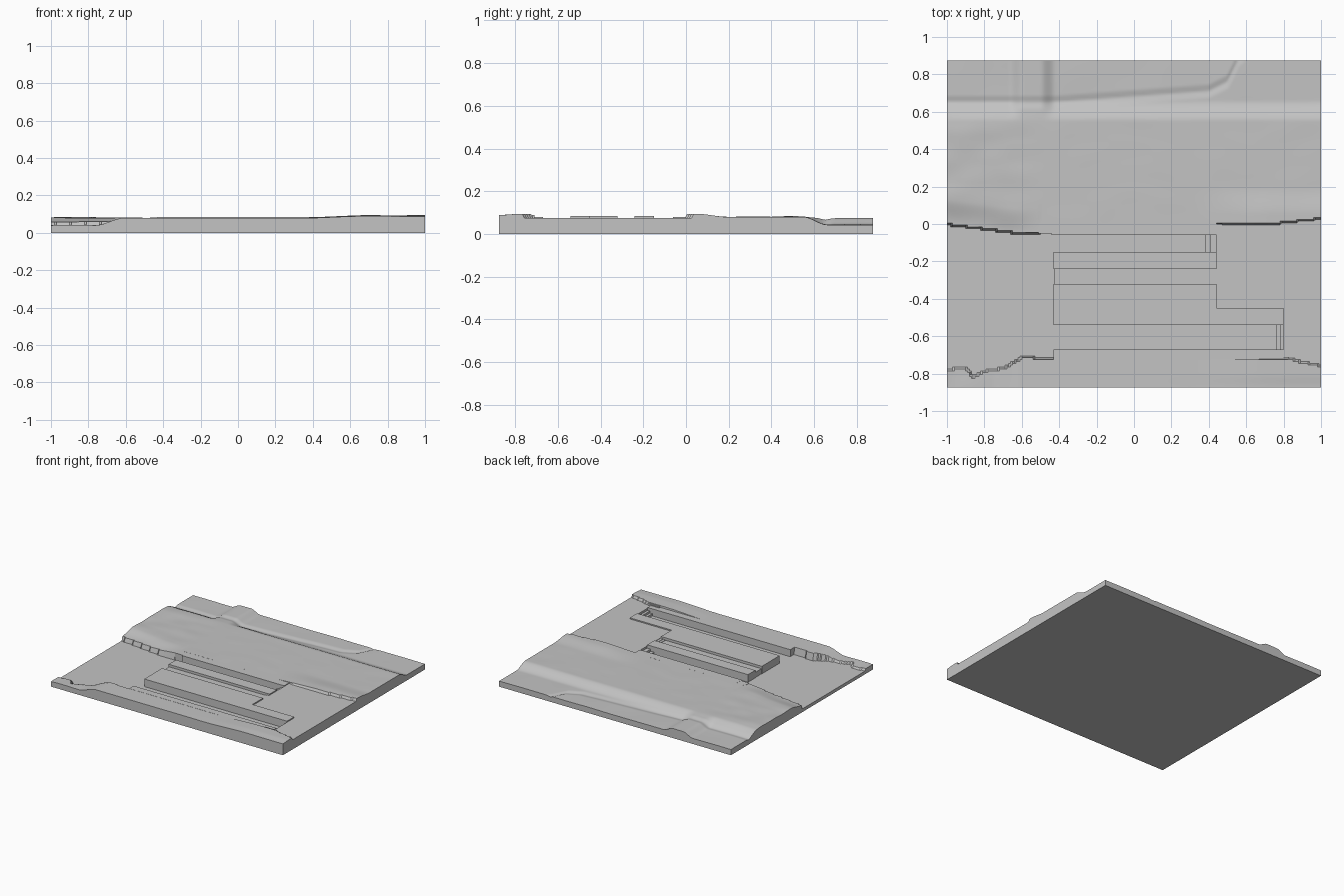
import bpy
import bmesh
from mathutils import Vector, noise

cube = bpy.data.objects.get("Cube")
if cube:
    bpy.data.objects.remove(cube)

stone = bpy.data.materials.new("stone grey")
stone.use_nodes = True
GREY = (0.55, 0.55, 0.55, 1)
stone.diffuse_color = GREY
stone.node_tree.nodes["Principled BSDF"].inputs["Base Color"].default_value = GREY

W, D = 1.0, 0.875
LOW, COURT, TERRACE, GROUND = 0.025, 0.075, 0.084, 0.08


def smooth(a, b, t):
    t = min(1, max(0, (t - a) / (b - a)))
    return t * t * (3 - 2 * t)


def along(points, x):
    for (xa, ya), (xb, yb) in zip(points, points[1:]):
        if x <= xb:
            return ya + (yb - ya) * (x - xa) / (xb - xa)
    return points[-1][1]


def finish(name, bm):
    bmesh.ops.recalc_face_normals(bm, faces=bm.faces)
    mesh = bpy.data.meshes.new(name)
    bm.to_mesh(mesh)
    bm.free()
    mesh.materials.append(stone)
    obj = bpy.data.objects.new(name, mesh)
    bpy.context.collection.objects.link(obj)
    return obj


def block(name, outline, top):
    """Extrude a plan outline from the base up to a given height."""
    bm = bmesh.new()
    face = bm.faces.new([bm.verts.new((x, y, 0)) for x, y in outline])
    new = bmesh.ops.extrude_face_region(bm, geom=[face])["geom"]
    for v in new:
        if isinstance(v, bmesh.types.BMVert):
            v.co.z = top
    return finish(name, bm)


def rect(x0, x1, y0, y1):
    return [(x0, y0), (x1, y0), (x1, y1), (x0, y1)]


# Edges of the excavation, seen in plan
NORTH_EDGE = [(-1, 0), (-0.6, -0.05), (-0.51, -0.05), (-0.5, 0),
              (0.73, 0), (0.85, 0.015), (1, 0.03)]
SOUTH_EDGE = [(-1, -0.78), (-0.9, -0.77), (-0.86, -0.82), (-0.8, -0.79),
              (-0.69, -0.77), (-0.6, -0.715), (-0.43, -0.72), (0.83, -0.72),
              (0.9, -0.74), (1, -0.76)]
DITCH = [(-1, 0.65), (-0.42, 0.65), (0.4, 0.71), (0.5, 0.76), (0.56, 0.88), (1, 1.2)]


def bumps(x, y, size):
    return noise.noise(Vector((x * size, y * size, 0.3)))


def height(x, y):
    north, south = along(NORTH_EDGE, x), along(SOUTH_EDGE, x)
    # Northern ground, falling to a low strip with a ridge crossing it
    if y >= north - 0.002:
        west = 1 - smooth(-0.75, -0.45, x)
        h = GROUND + 0.014 * smooth(0.3, 0.7, x) * (1 - smooth(0.05, 0.2, y))
        h -= 0.022 * west * (1 - smooth(north, north + 0.13, y))
        h += (0.0012 + 0.004 * west) * bumps(x, y * 1.8, 5)
        ridge = smooth(-0.67, -0.59, x) * (1 - smooth(-0.5, -0.42, x))
        drop = smooth(0.55, 0.66, y)
        low = 0.044 + 0.003 * bumps(x, y, 4)
        near = max(0, 1 - abs(y - along(DITCH, x)) / 0.035)
        low -= 0.008 * near * (1 - smooth(0.5, 0.7, x))
        low += 0.030 * ridge
        return h + (low - h) * drop
    # Southern bank, sinking at its western end
    if y <= south + 0.002:
        h = 0.079 + 0.014 * smooth(0.3, 0.7, x)
        h -= 0.005 * (1 - smooth(-0.875, -0.8, y)) * smooth(0, 1, x)
        rise = smooth(-0.76, -0.61, x)
        return 0.041 + (h - 0.041) * rise + 0.003 * (1 - rise) * bumps(x, y, 9)
    # Sunken floor, with the upper court at the eastern end
    inside = x > 0.82 or (x > 0.46 and y > -0.43)
    return COURT - 0.001 if inside else LOW


# Terrain slab
bm = bmesh.new()
bmesh.ops.create_grid(bm, x_segments=200, y_segments=175, size=1)
for v in bm.verts:
    v.co.y *= D
new = bmesh.ops.extrude_face_region(bm, geom=bm.faces[:])["geom"]
for v in new:
    if isinstance(v, bmesh.types.BMVert):
        v.co.z = height(v.co.x, v.co.y)
terrain = finish("terrain_slab", bm)
bpy.context.view_layer.objects.active = terrain
terrain.select_set(True)
bpy.ops.object.shade_smooth_by_angle(angle=0.6)
terrain.select_set(False)

# Eastern court
block("eastern_court", [(0.44, 0.0), (0.44, -0.45), (0.80, -0.45), (0.80, -0.72),
                        (0.83, -0.72), (W, -0.755), (W, 0.025), (0.73, 0.0)], COURT)

# Terraces and the shallow channel between them
block("northern_ledge", rect(-0.44, 0.44, -0.06, 0.005), GROUND)
block("upper_terrace", rect(-0.43, 0.44, -0.24, -0.15), TERRACE)
block("shallow_channel", rect(-0.427, 0.44, -0.32, -0.24), 0.065)
block("lower_terrace", [(-0.43, -0.54), (0.80, -0.54), (0.80, -0.45),
                        (0.44, -0.45), (0.44, -0.32), (-0.43, -0.32)], TERRACE)
block("southern_ledge", rect(-0.43, 0.80, -0.725, -0.67), GROUND)

# Corner walls
block("western_wall_stub", rect(-0.51, -0.44, -0.05, 0.005), 0.079)
block("eastern_wall_stub", rect(0.73, 0.83, -0.722, -0.71), 0.088)

# Steps at the eastern ends of the channels
for name, x0, x1, y0, y1, base in (
        ("upper_step", 0.38, 0.44, -0.15, -0.06, 0.042),
        ("middle_step", 0.40, 0.44, -0.32, -0.24, 0.068),
        ("lower_step", 0.76, 0.80, -0.67, -0.54, 0.042)):
    for i in range(2):
        start = x0 + i * (x1 - x0) / 2
        top = base + i * (COURT - base) / 2
        block(f"{name}_{i + 1}", rect(start, x1, y0, y1), top)
